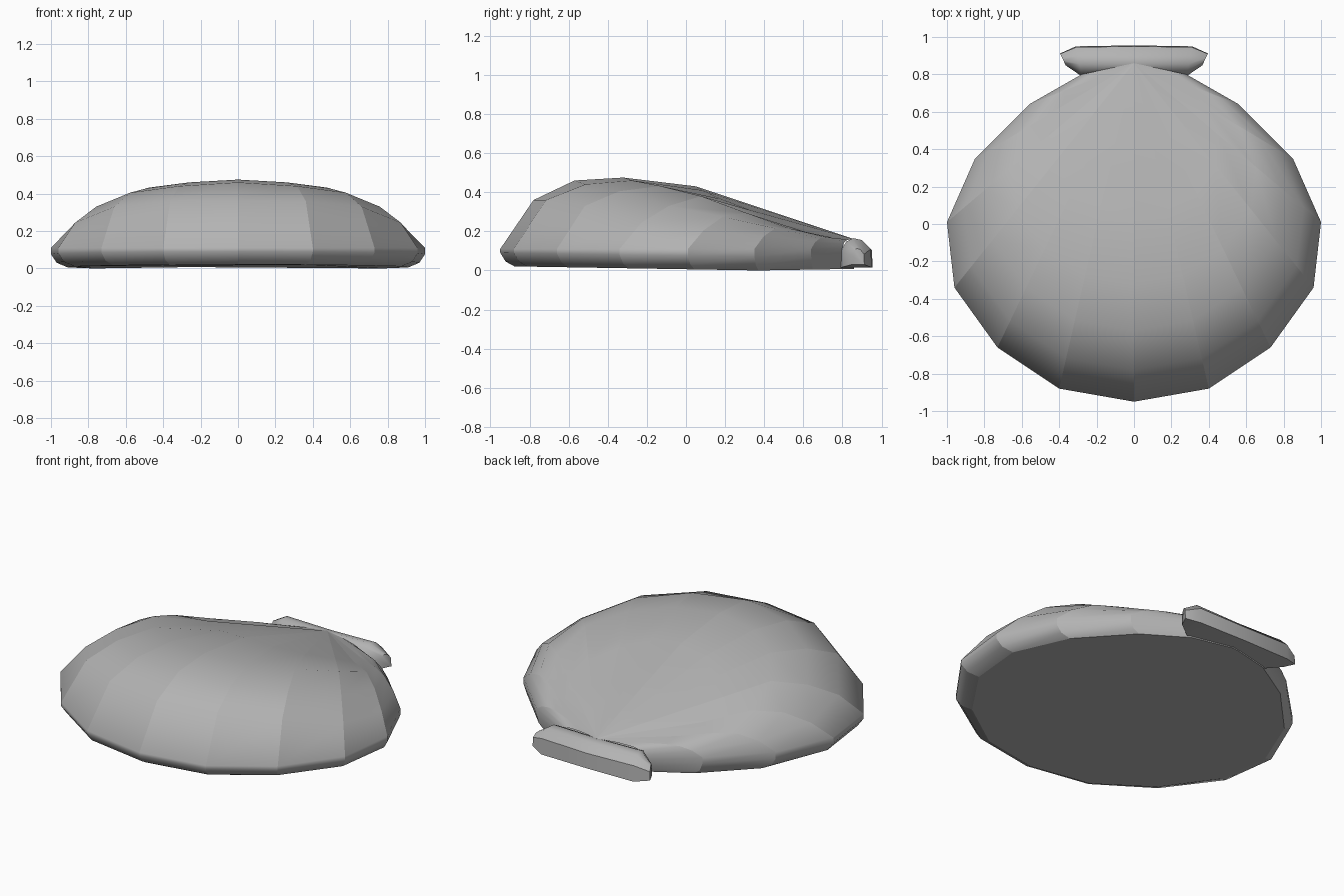
import bpy
import bmesh
import math

cube = bpy.data.objects.get("Cube")
if cube:
    bpy.data.objects.remove(cube, do_unlink=True)

grey = bpy.data.materials.new("shell grey")
grey.use_nodes = True
colour = (0.45, 0.45, 0.45, 1)
grey.diffuse_color = colour
grey.node_tree.nodes["Principled BSDF"].inputs["Base Color"].default_value = colour


def bridge(bm, first, second):
    """Join two closed loops of vertices with quads."""
    for i in range(len(first)):
        j = (i + 1) % len(first)
        bm.faces.new((first[i], first[j], second[j], second[i]))


def finish(bm, name, angle):
    """Turn a bmesh into a named, shaded object."""
    bmesh.ops.recalc_face_normals(bm, faces=bm.faces)
    mesh = bpy.data.meshes.new(name)
    bm.to_mesh(mesh)
    bm.free()
    mesh.materials.append(grey)
    obj = bpy.data.objects.new(name, mesh)
    bpy.context.collection.objects.link(obj)
    bpy.ops.object.select_all(action='DESELECT')
    obj.select_set(True)
    bpy.context.view_layer.objects.active = obj
    bpy.ops.object.shade_smooth_by_angle(angle=math.radians(angle), keep_sharp_edges=True)


# Left half of the shell, hinge to front: rim x, rim y, heights along the rib
half = [(.28, .80, (.158, .153, .148, .135)),
        (.56, .64, (.165, .17, .165, .145)),
        (.85, .35, (.19, .215, .215, .175)),
        (1.0, .01, (.235, .295, .275, .205)),
        (.96, -.34, (.31, .38, .33, .245)),
        (.73, -.66, (.365, .432, .405, .33)),
        (.40, -.88, (.41, .46, .44, .36))]
front = (0, -.95, (.43, .475, .46, .36))
rays = half + [front] + [(-x, y, h) for x, y, h in reversed(half)]
steps = (.447, .652, .79, .906)
BACK, APEX_Z, RIM_Z = .86, .16, .11

# Shell top: ribs fan out from the apex at the hinge
bm = bmesh.new()
apex = bm.verts.new((0, BACK, APEX_Z))
ribs = []
for x, y, heights in rays:
    ribs.append([bm.verts.new((x * t, BACK + (y - BACK) * t, z))
                 for t, z in zip(steps + (1,), heights + (RIM_Z,))])
for a, b in zip(ribs, ribs[1:]):
    bm.faces.new((apex, a[0], b[0]))
    for i in range(len(steps)):
        bm.faces.new((a[i], a[i + 1], b[i + 1], b[i]))

# Rounded rim, drawn in less towards the hinge, and a slightly bowed underside
rings = [[apex] + [rib[-1] for rib in ribs]]
outline = [(0, BACK)] + [(x, y) for x, y, h in rays]
for wide, deep, z in ((1, 1, .07), (.97, .985, .025), (.91, .96, 0)):
    rings.append([bm.verts.new((x * wide, BACK + (y - BACK) * deep,
                                z + .016 * abs(y - .35))) for x, y in outline])
for upper, lower in zip(rings, rings[1:]):
    bridge(bm, upper, lower)
underside = bm.faces.new(rings[-1])

# Crisp rib creases and underside border, smooth along each rib
for edge in underside.edges:
    edge.smooth = False
for i, rib in enumerate(ribs):
    column = [apex] + rib + [ring[i + 1] for ring in rings[1:]]
    for a, b in zip(column, column[1:]):
        bm.edges.get((a, b)).smooth = False
finish(bm, "shell", 50)

# Hinge: a rounded bar with tapered, slanting ends
section = [(.79, .015), (.79, .10), (.82, .148), (.855, .165),
           (.90, .155), (.945, .11), (.95, .015)]
bm = bmesh.new()
loops = []
for side, is_end in ((-1, True), (-1, False), (0, False), (1, False), (1, True)):
    loop = []
    for y, z in section:
        x = .28 + (y - .79) * .19
        if is_end:
            x += .085
            y = .88 + (y - .87) * .4
            z = .03 + (z - .015) * .55
        elif side == 0:
            y, z = y + .005 * (y > .9), z - .006 * (z > .05)
        loop.append(bm.verts.new((x * side, y, z)))
    loops.append(loop)
for a, b in zip(loops, loops[1:]):
    bridge(bm, a, b)
bm.faces.new(loops[0])
bm.faces.new(loops[-1])
finish(bm, "hinge", 40)
